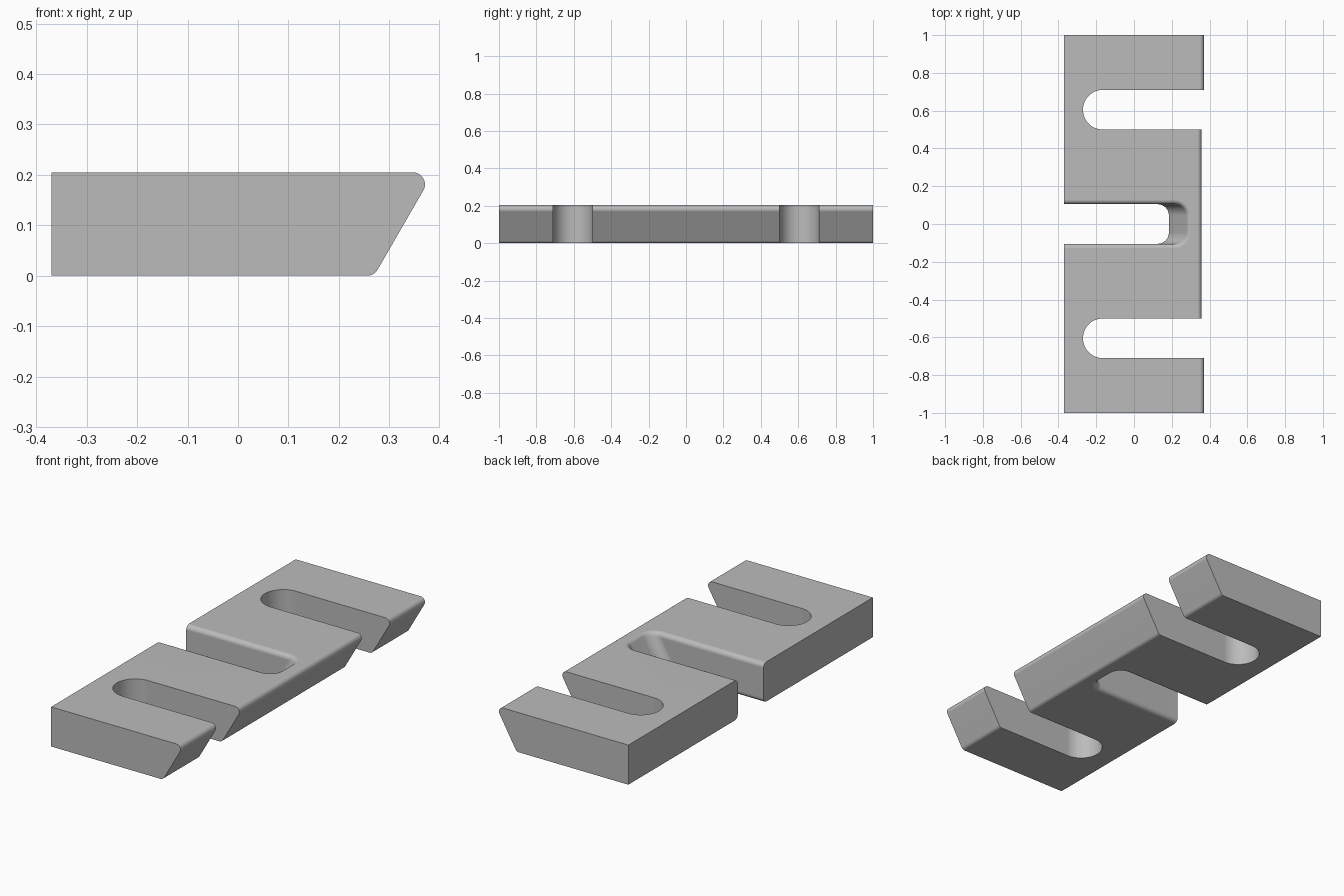
import bpy, bmesh, math

H = 0.205                      # plate thickness
SLOPE = 1 / math.sqrt(3)       # run per rise of the raked edge
R = 0.024                      # edge fillet radius

if "Cube" in bpy.data.objects:
    bpy.data.objects.remove(bpy.data.objects["Cube"], do_unlink=True)

grey = bpy.data.materials.new("plain grey")
grey.use_nodes = True
COLOUR = (0.5, 0.5, 0.5, 1)
grey.diffuse_color = COLOUR
grey.node_tree.nodes["Principled BSDF"].inputs["Base Color"].default_value = COLOUR


def arc(cx, cy, r, start, end, n):
    """Points on an arc, angles in degrees."""
    angles = [math.radians(start + (end - start) * i / n) for i in range(n + 1)]
    return [(cx + r * math.cos(a), cy + r * math.sin(a)) for a in angles]


def loft(name, rings):
    """Skin a stack of matching closed rings and cap both ends."""
    bm = bmesh.new()
    rows = [[bm.verts.new(p) for p in ring] for ring in rings]
    for a, b in zip(rows, rows[1:]):
        for i in range(len(a)):
            j = (i + 1) % len(a)
            bm.faces.new((a[i], a[j], b[j], b[i]))
    bm.faces.new(rows[0])
    bm.faces.new(rows[-1])
    bmesh.ops.recalc_face_normals(bm, faces=bm.faces)
    mesh = bpy.data.meshes.new(name)
    bm.to_mesh(mesh)
    bm.free()
    mesh.materials.append(grey)
    obj = bpy.data.objects.new(name, mesh)
    bpy.context.collection.objects.link(obj)
    return obj


# Plate: raked, rounded profile along y, slightly set back between the slots
def plate_ring(y, setback):
    low, high = 0.27 - setback, 0.27 + H * SLOPE - setback
    profile = [(-0.37, H), (-0.37, 0)]
    profile += arc(low - R * SLOPE, R, R, -90, -30, 8)
    profile += arc(high - R / SLOPE, H - R, R, -30, 90, 14)
    return [(x, y, z) for x, z in profile]


stations = [(-1, 0), (-0.65, 0), (-0.55, 0.013), (0.55, 0.013), (0.65, 0), (1, 0)]
plate = loft("slotted_plate", [plate_ring(y, s) for y, s in stations])


# Round-ended slots opening on the raked edge
def side_slot(y):
    outline = arc(-0.165, y, 0.105, 90, 270, 32) + [(0.6, y - 0.105), (0.6, y + 0.105)]
    return loft("side_slot_cutter", [[(x, py, z) for x, py in outline] for z in (-0.1, 0.3)])


# Centre slot opening on the straight edge, with raked end and filleted rims
def slot_end(z):
    low, high = 0.167, 0.167 + H * SLOPE
    if z < 1.5 * R:
        return low + R / SLOPE - math.sqrt(max(0, R * R - (z - R) ** 2))
    if z > H - R / 2:
        return high + R * SLOPE - math.sqrt(max(0, R * R - (z - H + R) ** 2))
    return low + z * SLOPE


def flare(z):
    d = max(0, R - z, z - (H - R))
    return R - math.sqrt(max(0, R * R - d * d))


def slot_ring(z):
    level = min(max(z, 0), H)
    f, end = flare(level), slot_end(level)
    half, corner = 0.105 + f, 0.06 + f
    outline = [(-0.6, -half)]
    outline += arc(end - corner, corner - half, corner, -90, 0, 10)
    outline += arc(end - corner, half - corner, corner, 0, 90, 10)
    outline.append((-0.6, half))
    return [(x, y, z) for x, y in outline]


steps = [R * (1 - math.cos(math.pi / 2 * i / 8)) for i in range(9)]
levels = [-0.1] + steps + [1.25 * R, 1.5 * R]
levels += [H - s for s in reversed(steps)] + [0.3]
cutters = [side_slot(0.605), side_slot(-0.605),
           loft("centre_slot_cutter", [slot_ring(z) for z in levels])]

# Cut the slots
bpy.ops.object.select_all(action="DESELECT")
bpy.context.view_layer.objects.active = plate
plate.select_set(True)
for cutter in cutters:
    cut = plate.modifiers.new("slot", "BOOLEAN")
    cut.operation = "DIFFERENCE"
    cut.solver = "EXACT"
    cut.object = cutter
    bpy.ops.object.modifier_apply(modifier=cut.name)
    bpy.data.objects.remove(cutter, do_unlink=True)

# Smooth fillets, flat broad faces
bpy.ops.object.shade_smooth_by_angle(angle=math.radians(30))
normals = plate.modifiers.new("flat_faces", "WEIGHTED_NORMAL")
normals.keep_sharp = True
